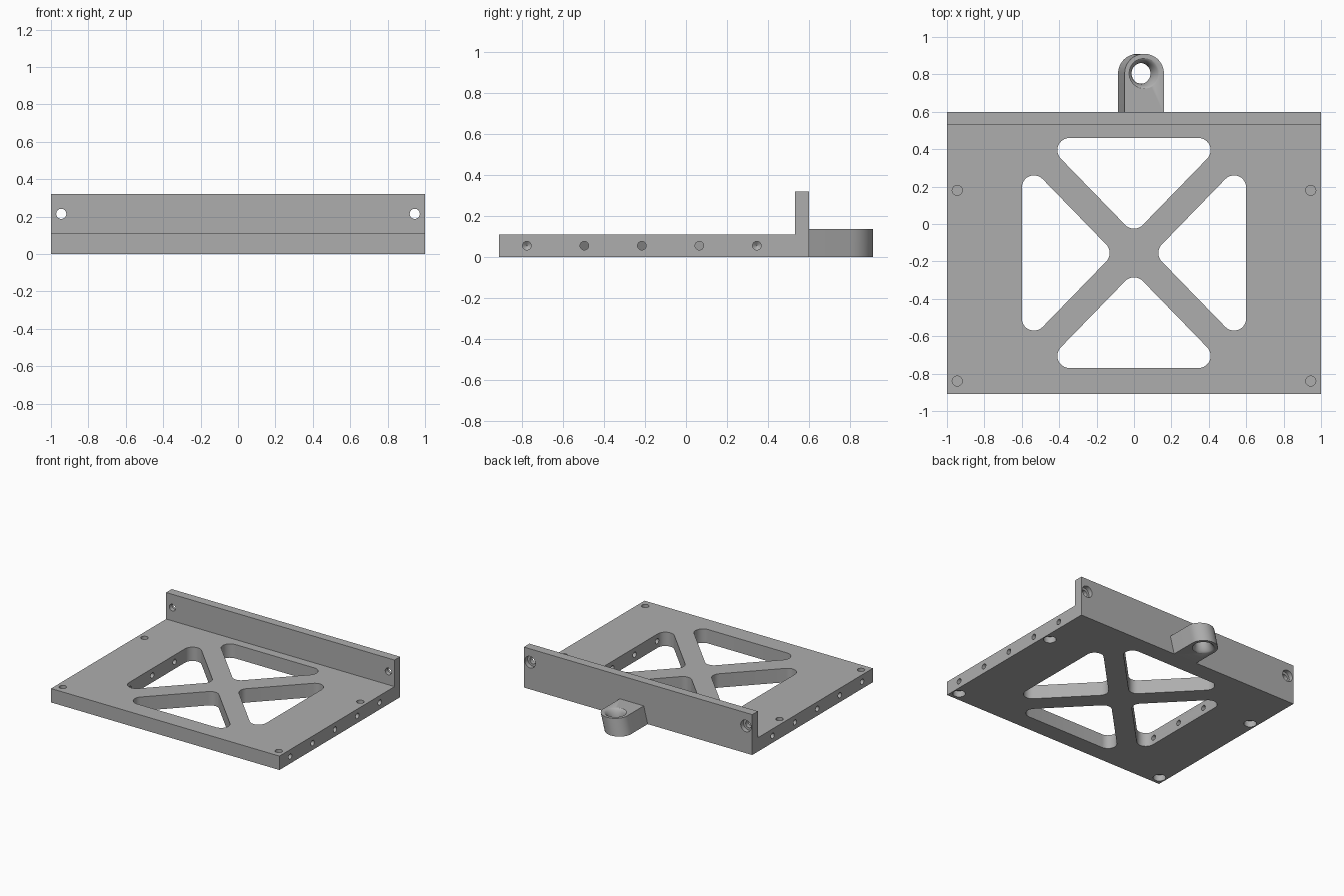
import bpy, bmesh
from math import pi, sin, cos, atan2, sqrt
from mathutils import Matrix, Vector

old = bpy.data.objects.get("Cube")
if old:
    bpy.data.objects.remove(old, do_unlink=True)

grey = bpy.data.materials.new("plain grey")
grey.use_nodes = True
COLOR = (0.42, 0.42, 0.42, 1)
grey.diffuse_color = COLOR
grey.node_tree.nodes["Principled BSDF"].inputs["Base Color"].default_value = COLOR

PLATE_H, WALL_H, LUG_H = 0.11, 0.32, 0.135
FRONT, WALL_IN, BACK = -0.91, 0.53, 0.6


def loft(bm, rings):
    """Closed solid through rings with equal point counts."""
    loops = [[bm.verts.new(p) for p in ring] for ring in rings]
    n = len(loops[0])
    for a, b in zip(loops, loops[1:]):
        for i in range(n):
            j = (i + 1) % n
            bm.faces.new((a[i], a[j], b[j], b[i]))
    bm.faces.new(loops[0][::-1])
    bm.faces.new(loops[-1])


def lathe(bm, profile, matrix, sides=32):
    """Solid of revolution from (radius, height) pairs."""
    loft(bm, [[matrix @ Vector((r * cos(2 * pi * i / sides), r * sin(2 * pi * i / sides), h))
               for i in range(sides)] for r, h in profile])


def rounded(points, radius, steps=10):
    """Outline around counter-clockwise circle centres."""
    out = []
    for i, p in enumerate(points):
        a, b = points[i - 1], points[(i + 1) % len(points)]
        start = atan2(-(p[0] - a[0]), p[1] - a[1])
        end = atan2(-(b[0] - p[0]), b[1] - p[1])
        sweep = (end - start) % (2 * pi)
        for k in range(steps + 1):
            t = start + sweep * k / steps
            out.append((p[0] + radius * cos(t), p[1] + radius * sin(t)))
    return out


def make(name, bm):
    bmesh.ops.recalc_face_normals(bm, faces=bm.faces)
    mesh = bpy.data.meshes.new(name)
    bm.to_mesh(mesh)
    bm.free()
    obj = bpy.data.objects.new(name, mesh)
    bpy.context.collection.objects.link(obj)
    mesh.materials.append(grey)
    return obj


def cut(obj, cutters):
    """Subtract the cutters, bake the result, drop the cutters."""
    for c in cutters:
        c.hide_render = True
        mod = obj.modifiers.new(c.name, 'BOOLEAN')
        mod.operation, mod.solver, mod.object = 'DIFFERENCE', 'EXACT', c
    graph = bpy.context.evaluated_depsgraph_get()
    graph.update()
    baked = bpy.data.meshes.new_from_object(obj.evaluated_get(graph))
    obj.modifiers.clear()
    obj.data = baked
    for c in cutters:
        bpy.data.objects.remove(c, do_unlink=True)


# base plate with upright back wall
bm = bmesh.new()
section = [(FRONT, 0), (BACK, 0), (BACK, WALL_H), (WALL_IN, WALL_H),
           (WALL_IN, PLATE_H), (FRONT, PLATE_H)]
loft(bm, [[(x, y, z) for y, z in section] for x in (-1, 1)])
bracket = make("base_and_wall", bm)

# four rounded triangular windows around the crossed braces
bm = bmesh.new()
CY = -0.155
for k in range(4):
    turn = Matrix.Rotation(k * pi / 2, 3, 'Z')
    far = 0.55 if k % 2 == 0 else 0.535
    near = 0.195
    wide = 0.345 if k % 2 == 0 else 0.35
    tri = rounded([(0, near), (wide, far), (-wide, far)], 0.065)
    loft(bm, [[turn @ Vector((x, y, z)) + Vector((0, CY, 0)) for x, y in tri]
              for z in (-0.1, 0.2)])
windows = make("window_cutter", bm)

# screw holes: counterbored from below in the plate, from behind in the wall
bm = bmesh.new()
for x in (-0.945, 0.945):
    for y in (0.18, -0.84):
        at = Matrix.Translation((x, y, 0))
        lathe(bm, [(0.046, -0.05), (0.046, 0.05)], at)
        lathe(bm, [(0.027, 0.056), (0.027, 0.2)], at)
    at = Matrix.Translation((x, WALL_IN, 0.215)) @ Matrix.Rotation(-pi / 2, 4, 'X')
    lathe(bm, [(0.027, -0.05), (0.027, 0.035), (0.046, 0.035), (0.046, 0.12)], at)
screws = make("screw_cutter", bm)

# side holes: middle ones open into the windows, end ones have conical tips
bm = bmesh.new()
for side in (-1, 1):
    for i in range(5):
        at = (Matrix.Translation((side, -0.775 + 0.28 * i, 0.055))
              @ Matrix.Rotation(-side * pi / 2, 4, 'Y'))
        depth = 0.3 if i in (0, 4) else 0.41
        lathe(bm, [(0.021, -0.05), (0.021, depth), (0.002, depth + 0.015)], at, 24)
side_holes = make("side_hole_cutter", bm)
cut(bracket, [windows, screws, side_holes])

# leaning lug on the back with a flared eye
LEAN = Matrix.Identity(4)
LEAN[0][2] = 0.035 / LUG_H
LEAN = Matrix.Translation((0.02, 0.805, 0)) @ LEAN
bm = bmesh.new()
R = 0.105
outline = [(-R, -0.215), (R, -0.215)]
outline += [(R * cos(pi * k / 24), R * sin(pi * k / 24)) for k in range(25)]
loft(bm, [[LEAN @ Vector((x, y, z)) for x, y in outline] for z in (0, LUG_H)])
lug = make("back_lug", bm)

bm = bmesh.new()
eye = []
for k in range(-8, 9):
    t = sin(k / 8 * pi / 2)
    eye.append((0.055 + 0.033 * (1 - sqrt(max(0, 1 - t * t))), LUG_H / 2 + t * 0.069))
lathe(bm, eye, LEAN, 40)
cut(lug, [make("eye_cutter", bm)])

# smooth round surfaces, crisp edges
bpy.ops.object.select_all(action='DESELECT')
for obj in (bracket, lug):
    obj.select_set(True)
bpy.context.view_layer.objects.active = bracket
bpy.ops.object.shade_smooth_by_angle(angle=pi / 6)
